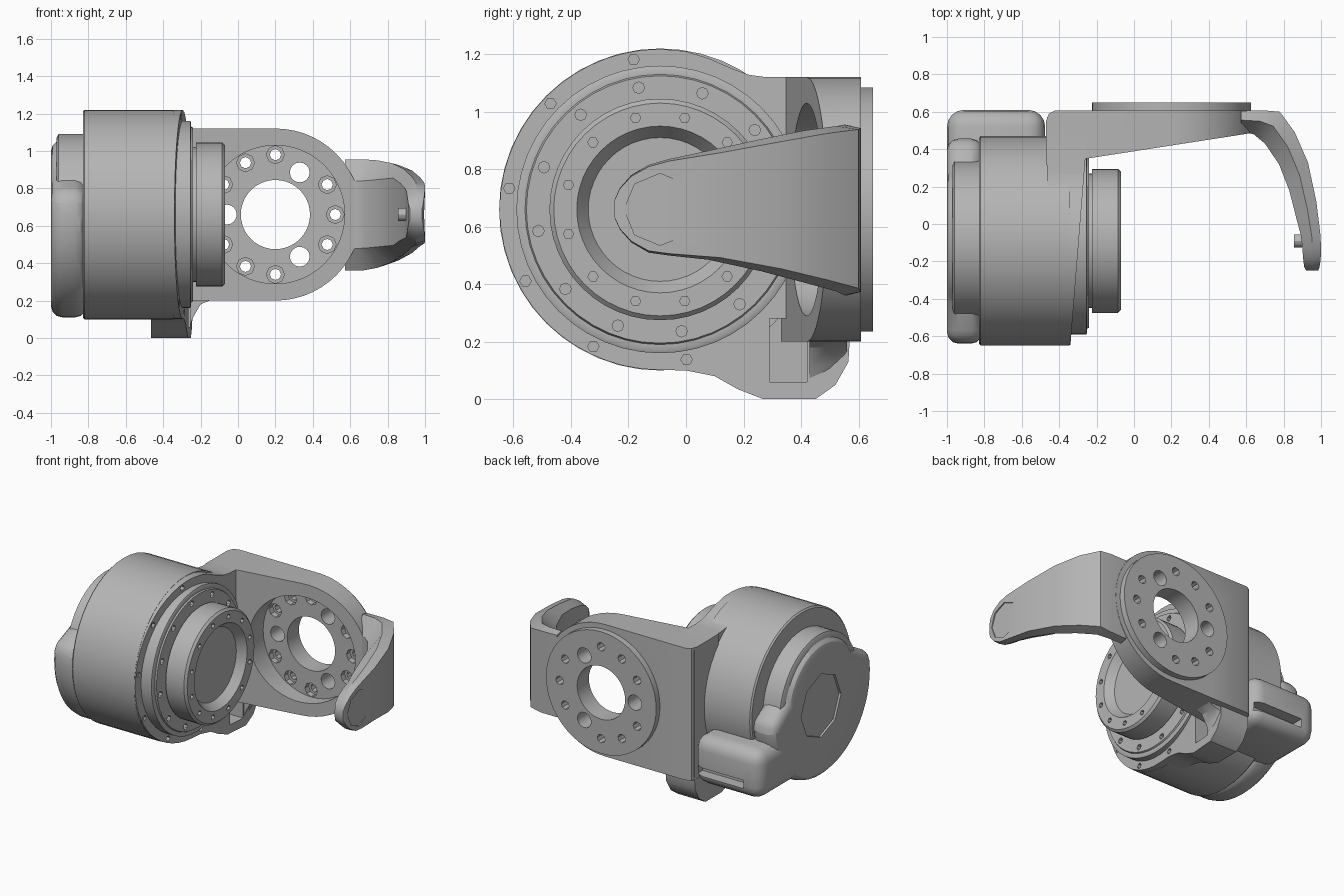
import bpy, bmesh
from math import sin, cos, radians, tau
from mathutils import Matrix, Vector

if "Cube" in bpy.data.objects:
    bpy.data.objects.remove(bpy.data.objects["Cube"])

metal = bpy.data.materials.new("grey_metal")
metal.use_nodes = True
GREY = (0.46, 0.46, 0.46, 1)
metal.diffuse_color = GREY
metal.node_tree.nodes["Principled BSDF"].inputs["Base Color"].default_value = GREY

CY, CZ = -0.09, 0.66      # motor axis
PX = 0.2                  # mounting plate axis


def finish(name, bm):
    bmesh.ops.recalc_face_normals(bm, faces=bm.faces)
    me = bpy.data.meshes.new(name)
    bm.to_mesh(me)
    bm.free()
    me.materials.append(metal)
    ob = bpy.data.objects.new(name, me)
    bpy.context.collection.objects.link(ob)
    return ob


def select(ob):
    bpy.ops.object.select_all(action='DESELECT')
    ob.select_set(True)
    bpy.context.view_layer.objects.active = ob


def smooth(ob, angle=30):
    select(ob)
    bpy.ops.object.shade_smooth_by_angle(angle=radians(angle))


def loft(name, rings):
    """Skin closed rings of points, capping both ends."""
    bm = bmesh.new()
    loops = [[bm.verts.new(p) for p in ring] for ring in rings]
    n = len(loops[0])
    for a, b in zip(loops, loops[1:]):
        for i in range(n):
            j = (i + 1) % n
            bm.faces.new((a[i], a[j], b[j], b[i]))
    bm.faces.new(loops[0])
    bm.faces.new(loops[-1])
    return finish(name, bm)


def lathe(name, profile, n=48):
    return loft(name, [[(x, CY + r * cos(tau * i / n), CZ + r * sin(tau * i / n))
                        for i in range(n)] for x, r in profile])


def arc(cx, cy, r, a0, a1, n):
    return [(cx + r * cos(radians(a0 + (a1 - a0) * i / n)),
             cy + r * sin(radians(a0 + (a1 - a0) * i / n))) for i in range(n + 1)]


def cylinders(name, axis, centres, r, depth, n=16):
    """One mesh of equal cylinders along an axis."""
    turn = Matrix.Rotation(radians(90), 4, 'Y' if axis == 'x' else 'X')
    bm = bmesh.new()
    for c in centres:
        bmesh.ops.create_cone(bm, cap_ends=True, segments=n, radius1=r, radius2=r,
                              depth=depth, matrix=Matrix.Translation(c) @ turn)
    return finish(name, bm)


def box(name, lo, hi):
    lo, hi = Vector(lo), Vector(hi)
    bm = bmesh.new()
    bmesh.ops.create_cube(bm, size=1, matrix=Matrix.Translation((lo + hi) / 2)
                          @ Matrix.Diagonal((*(hi - lo), 1)))
    return finish(name, bm)


def apply(ob, mod):
    select(ob)
    bpy.ops.object.modifier_apply(modifier=mod.name)


def bevel(ob, width, segments=3):
    mod = ob.modifiers.new("bevel", 'BEVEL')
    mod.width, mod.segments, mod.limit_method = width, segments, 'ANGLE'
    mod.angle_limit = radians(40)
    apply(ob, mod)


def cut(targets, cutter):
    for ob in targets:
        mod = ob.modifiers.new("cut", 'BOOLEAN')
        mod.operation, mod.solver, mod.object = 'DIFFERENCE', 'EXACT', cutter
        apply(ob, mod)
    bpy.data.objects.remove(cutter)


def around_motor(x, r, angles):
    return [(x, CY + r * cos(radians(a)), CZ + r * sin(radians(a))) for a in angles]


def around_plate(y, r, angles):
    return [(PX + r * cos(radians(a)), y, CZ + r * sin(radians(a))) for a in angles]


# Motor housing with bolt ring
housing = lathe("motor_housing", [
    (-.83, .55), (-.82, .56), (-.345, .56), (-.345, .5), (-.255, .5),
    (-.25, .49), (-.25, .47), (-.24, .465), (-.24, .3)])
cut([housing], cylinders("bolt_cutter", 'x', around_motor(-.24, .43, range(10, 370, 30)),
                         .02, .08, 8))

# Output rotor with dished face
rotor = lathe("output_rotor", [
    (-.26, .36), (-.225, .36), (-.225, .385), (-.085, .385), (-.07, .37), (-.07, .29),
    (-.125, .25), (-.125, .01)])
cut([rotor], cylinders("rotor_cutter", 'x', around_motor(-.07, .33, range(15, 375, 30)),
                       .018, .06, 6))

# Rear end: round step, wide cover and octagonal inset
rear_ring = lathe("rear_ring", [(-.8, .43), (-.96, .43), (-.97, .41)])
cover_outline = arc(CY, CZ, .55, 167, 360, 30) + arc(CY, CZ, .4, 15, 150, 18)
cover = loft("rear_cover", [[(x, y, z) for y, z in cover_outline] for x in (-1, -.81)])
bevel(cover, .07)
cut([cover], cylinders("octagon_cutter", 'x', [(-1, -.06, .62)], .22, .03, 8))

# Connector block behind the housing
block = box("connector_block", (-1, .1, .19), (-.475, .61, .53))
bevel(block, .09, 4)
cut([block], box("slot_cutter", (-.87, .53, .26), (-.5, .7, .32)))

# Side flange of the bracket, with a slanted front face
side = arc(CY, CZ, .558, 90, 270, 28) + [
    (0, .1), (.1, .08), (.18, .035), (.27, 0), (.45, 0), (.52, .05), (.565, .13), (.57, .22),
    (.57, 1.1), (.55, 1.12), (.28, 1.12), (.22, 1.128), (.16, 1.15), (.08, 1.185), (0, 1.21)]
flange = loft("bracket_flange", [[(-.465, y, z) for y, z in side],
                                 [(-.34 + .08 * (y + .65), y, z) for y, z in side]])
cut([flange], cylinders("rim_cutter", 'x', around_motor(-.31, .53, range(100, 290, 36)),
                        .02, .08, 6))
cut([flange], box("pocket_cutter", (-.37, .29, .06), (-.18, .42, .28)))

# Wedge shaped mounting plate, rounded along its back corner
outline = [(-.47, 1.12), (-.47, .2), (-.13, .2)] + arc(PX, CZ, .46, -90, 90, 28)
plate = loft("mounting_plate", [
    [(x, .35 + (x + .25) * .155, z) for x, z in outline],
    [(x, .55, z) for x, z in outline],
    [(max(x, -.455), .59, z) for x, z in outline],
    [(max(x, -.42), .608, z) for x, z in outline]])
disc = cylinders("mounting_disc", 'y', [(PX, .62, CZ)], .425, .06, 48)
BOLTS = (0, 30, 90, 120, 150, 210, 240, 270, 330)
cut([plate], cylinders("recess_cutter", 'y', [(PX, .32, CZ)], .37, .4, 48))
cut([plate, disc], cylinders("bore_cutter", 'y', [(PX, .5, CZ)], .185, 1, 40))
cut([plate, disc], cylinders("dowel_cutter", 'y', around_plate(.5, .26, (60, 180, 300)),
                             .053, 1))
cut([plate, disc], cylinders("screw_cutter", 'y', around_plate(.5, .32, BOLTS), .03, 1, 8))
cut([plate], cylinders("counterbore_cutter", 'y', around_plate(.5, .32, BOLTS), .048, .12, 8))

# Curved gusset below the plate
gusset = loft("plate_gusset", [[(x, y, z) for x, z in (
    (-.4, .25), (-.4, low), (-.27, low + .01), (-.24, (low + .2) / 2), (-.2, .18), (-.13, .21),
    (-.13, .25))] for y, low in ((.43, .02), (.5, .05), (.56, .14))])

# Curved support arm: outer xy, inner xy, bottom and top
stations = [
    ((.573, .605), (.573, .495), .36, .955), ((.7, .607), (.64, .48), .362, .955),
    ((.78, .6), (.7, .43), .375, .95), ((.86, .49), (.775, .32), .405, .935),
    ((.93, .33), (.83, .18), .445, .905), ((.975, .12), (.868, .03), .485, .865),
    ((.997, -.06), (.892, -.06), .5, .835), ((1, -.13), (.9, -.13), .51, .815),
    ((.998, -.19), (.905, -.19), .545, .78), ((.992, -.23), (.91, -.23), .59, .735),
    ((.985, -.248), (.92, -.248), .63, .695)]


def section(outer, inner, lo, hi):
    """Full height outside, narrower inside."""
    o, i = Vector(outer), Vector(inner)
    m, mid, half = i.lerp(o, .55), (lo + hi) / 2, (hi - lo) / 2
    n, w = min(.18, half * .8), half * .96
    return [(*i, mid - n), (*m, lo), (*o, mid - w), (*o, mid + w), (*m, hi), (*i, mid + n)]


arm = loft("support_arm", [section(*s) for s in stations])
cut([arm], cylinders("cap_cutter", 'x', [(1.005, CY, CZ)], .125, .03, 8))
pin = cylinders("arm_pin", 'x', [(.885, CY, CZ)], .035, .06, 12)

for part in (housing, rotor, rear_ring, cover, block, flange, plate, disc, gusset, arm, pin):
    smooth(part)
